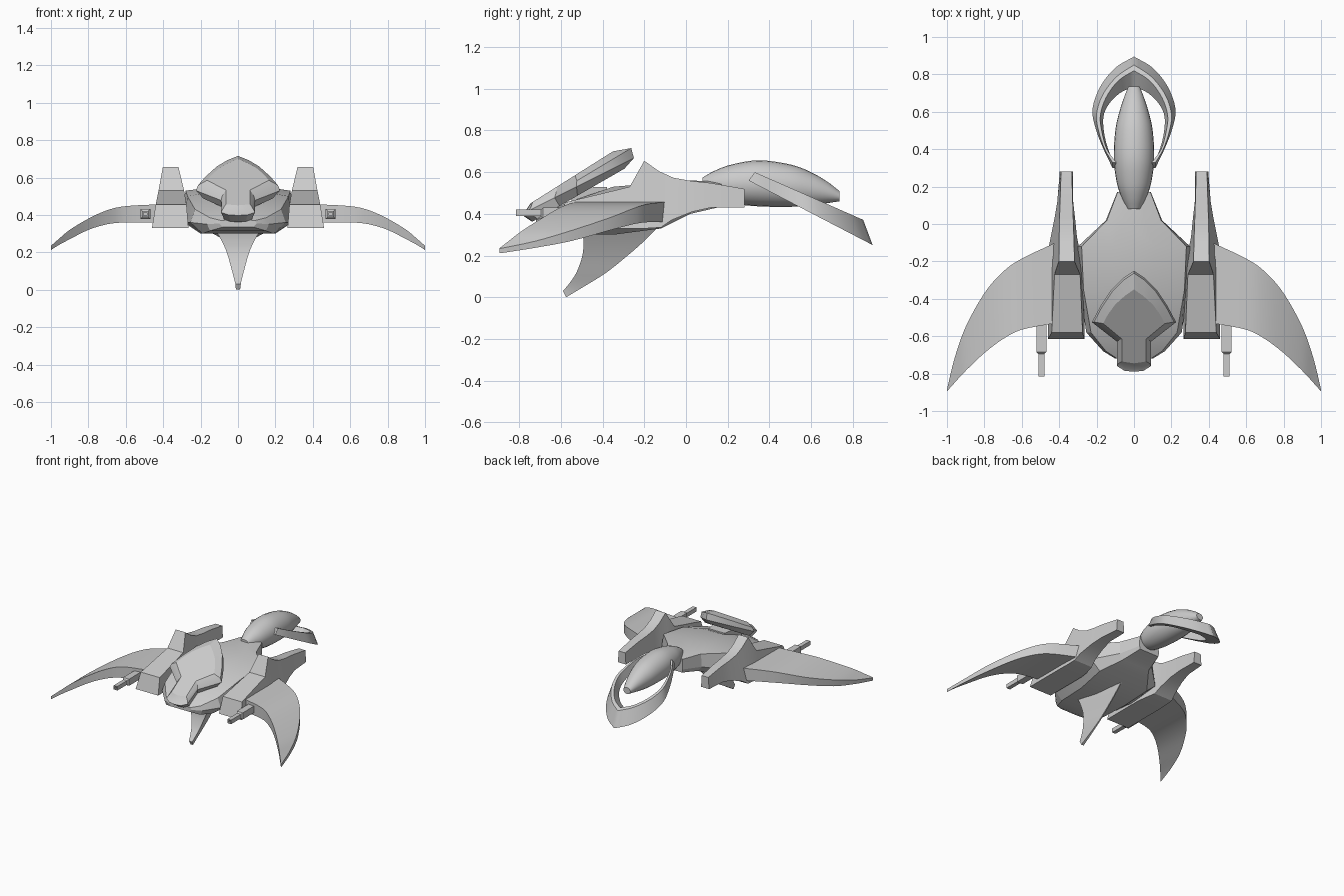
import bpy, bmesh, math
from mathutils import Vector

old = bpy.data.objects.get("Cube")
if old:
    bpy.data.objects.remove(old, do_unlink=True)

grey = bpy.data.materials.new("light_grey")
grey.use_nodes = True
grey.diffuse_color = (0.6, 0.6, 0.6, 1)
grey.node_tree.nodes["Principled BSDF"].inputs["Base Color"].default_value = (0.6, 0.6, 0.6, 1)


def sym(half):
    """Close a half outline by mirroring it across x = 0."""
    return half + [(-x, y, z) for x, y, z in reversed(half) if abs(x) > 1e-5]


def smooth_stations(rows, steps=4):
    """Catmull-Rom interpolation through rows of numbers."""
    rows = [Vector(r) for r in rows]
    pts = [rows[0] * 2 - rows[1]] + rows + [rows[-1] * 2 - rows[-2]]
    out = []
    for a, b, c, d in zip(pts, pts[1:], pts[2:], pts[3:]):
        for i in range(steps):
            t = i / steps
            out.append(0.5 * (2 * b + (c - a) * t + (2 * a - 5 * b + 4 * c - d) * t ** 2
                              + (3 * b - a - 3 * c + d) * t ** 3))
    return [tuple(v) for v in out + [rows[-1]]]


def loft(name, rings, mirror=False, cap_start=True, angle=30):
    """Skin closed rings of points into one solid."""
    bm = bmesh.new()
    loops = [[bm.verts.new(p) for p in ring] for ring in rings]
    for a, b in zip(loops, loops[1:]):
        n = len(a)
        for i in range(n):
            j = (i + 1) % n
            bm.faces.new((a[i], a[j], b[j], b[i]))
    if cap_start:
        bm.faces.new(loops[0][::-1])
    bm.faces.new(loops[-1])
    bmesh.ops.recalc_face_normals(bm, faces=bm.faces)
    mesh = bpy.data.meshes.new(name)
    bm.to_mesh(mesh)
    bm.free()
    mesh.materials.append(grey)
    obj = bpy.data.objects.new(name, mesh)
    bpy.context.collection.objects.link(obj)
    bpy.ops.object.select_all(action='DESELECT')
    obj.select_set(True)
    bpy.context.view_layer.objects.active = obj
    bpy.ops.object.shade_smooth_by_angle(angle=math.radians(angle))
    if mirror:
        obj.modifiers.new("mirror", 'MIRROR').use_clip = True
    return obj


# Hull: y, bottom half width and z, side half width and z, shoulder half width and z, top z
hull = [
    (-.72, .08, .335, .10, .355, .09, .37, .375),
    (-.68, .15, .315, .165, .35, .15, .385, .40),
    (-.58, .19, .30, .255, .36, .23, .43, .45),
    (-.35, .20, .30, .29, .36, .27, .50, .53),
    (-.12, .22, .33, .30, .40, .28, .53, .55),
    (.02, .12, .40, .15, .44, .145, .54, .56),
    (.17, .085, .435, .09, .46, .088, .54, .555),
]
loft("hull", [sym([(wb, y, zb), (w, y, zm), (ws, y, zs), (ws * .4, y, zt)])
              for y, wb, zb, w, zm, ws, zs, zt in hull], angle=20)

# Canopy shield: tilted plate with a raised bevelled rim
outer = [(0, -.25), (.06, -.29), (.12, -.35), (.18, -.44), (.225, -.525),
         (.09, -.63), (.09, -.76), (.05, -.785), (0, -.79)]
inner = [(0, -.35), (.05, -.385), (.1, -.43), (.14, -.485), (.165, -.532),
         (.065, -.615), (.065, -.735), (.035, -.74), (0, -.745)]


def shield_ring(outline, z0, slope, y0, inset=0.0):
    pts = [(x * (1 - inset), y + (-.5 - y) * inset) for x, y in outline]
    half = [(x, y, z0 + slope * (y - y0)) for x, y in pts]
    return half + [(-x, y, z) for x, y, z in reversed(half[1:-1])]


loft("canopy_shield", [
    shield_ring(outer, .61, .575, -.307, .18),
    shield_ring(outer, .665, .5, -.255),
    shield_ring(outer, .705, .6, -.28, .05),
    shield_ring(inner, .70, .63, -.35),
], angle=20)

# Mount between hull and shield
loft("canopy_mount", [[(sx * .1, y, z) for sx, y in
                       ((-1, -.55), (1, -.55), (.7, -.38), (-.7, -.38))] for z in (.42, .53)])

# Nacelles: bottom y, top y, bottom z, top z, bottom inner/outer x, top inner/outer x
nacelle = [
    (-.615, -.58, .33, .455, .265, .46, .275, .44),
    (-.27, -.27, .33, .53, .265, .46, .288, .425),
    (-.20, -.20, .33, .655, .275, .458, .318, .402),
    (-.12, -.13, .335, .605, .295, .455, .32, .40),
    (-.07, -.06, .37, .573, .305, .445, .322, .40),
    (.03, .03, .41, .557, .315, .425, .325, .398),
    (.12, .12, .43, .548, .325, .41, .328, .395),
    (.28, .28, .43, .52, .327, .397, .333, .39),
]
loft("nacelle", [[(bi, yb, zb), (bo, yb, zb), (to, yt, zt), (ti, yt, zt)]
                 for yb, yt, zb, zt, bi, bo, ti, to in nacelle], mirror=True, angle=20)

# Wings: x, front y, back y, top z, bottom z
wing = [
    (.42, -.53, -.10, .457, .36),
    (.60, -.565, -.185, .447, .36),
    (.70, -.615, -.255, .425, .35),
    (.80, -.69, -.37, .38, .32),
    (.90, -.785, -.55, .32, .27),
    (.96, -.85, -.72, .27, .238),
    (1.0, -.895, -.885, .235, .212),
]
loft("wing", [[(x, yf, zb), (x, yf, zt), (x, yb, zt), (x, yb, zb)]
              for x, yf, yb, zt, zb in smooth_stations(wing)], mirror=True)

# Cannons: y and half size of each square section, ending in a bore
cannon = [(-.45, .026), (-.685, .026), (-.695, .016), (-.815, .016), (-.815, .009), (-.78, .009)]
loft("cannon", [[(.495 + sx * r, y, .405 + sz * r) for sx, sz in
                 ((-1, -1), (1, -1), (1, 1), (-1, 1))] for y, r in cannon], mirror=True)

# Belly fin: front z, back z, front y, back y, front half width, back half width
fin = [
    (.34, .34, -.50, -.13, .135, .004),
    (.27, .27, -.492, -.20, .092, .004),
    (.20, .20, -.497, -.28, .06, .004),
    (.12, .12, -.525, -.38, .037, .005),
    (.07, .06, -.557, -.475, .024, .007),
    (.03, .00, -.59, -.575, .014, .011),
]
loft("belly_fin", [[(-wf, yf, zf), (wf, yf, zf), (wb, yb, zb), (-wb, yb, zb)]
                   for zf, zb, yf, yb, wf, wb in smooth_stations(fin)])

# Tail pod: y, half width, bottom z, top z
pod = [
    (.08, .035, .515, .575), (.14, .065, .475, .608), (.22, .092, .45, .637),
    (.35, .108, .436, .657), (.50, .10, .434, .637), (.60, .078, .44, .60),
    (.68, .052, .452, .553), (.735, .03, .46, .51),
]
turn = [i * math.tau / 24 for i in range(24)]
loft("tail_pod", [[(w * math.cos(a), y, (zb + zt) / 2 + (zt - zb) / 2 * math.sin(a)) for a in turn]
                  for y, w, zb, zt in smooth_stations(pod)], angle=40)

# Tail ring: x, y of outer bottom, outer top, inner top and inner bottom edges
ring = [
    (0, .895, 0, .85, 0, .82, 0, .735),
    (.10, .835, .09, .79, .085, .765, .075, .70),
    (.18, .735, .165, .695, .15, .675, .135, .64),
    (.222, .615, .20, .59, .18, .58, .163, .575),
    (.205, .51, .19, .50, .172, .495, .16, .49),
    (.165, .405, .157, .40, .145, .40, .138, .40),
    (.115, .30, .115, .33, .095, .33, .095, .30),
]


def low(y):
    return .56 - .52 * (y - .30)


def high(y):
    return .60 - .44 * (y - .33)


loft("tail_ring", [[(r[0], r[1], low(r[1])), (r[2], r[3], high(r[3])),
                    (r[4], r[5], high(r[5])), (r[6], r[7], low(r[7]))]
                   for r in smooth_stations(ring)], mirror=True, cap_start=False)
